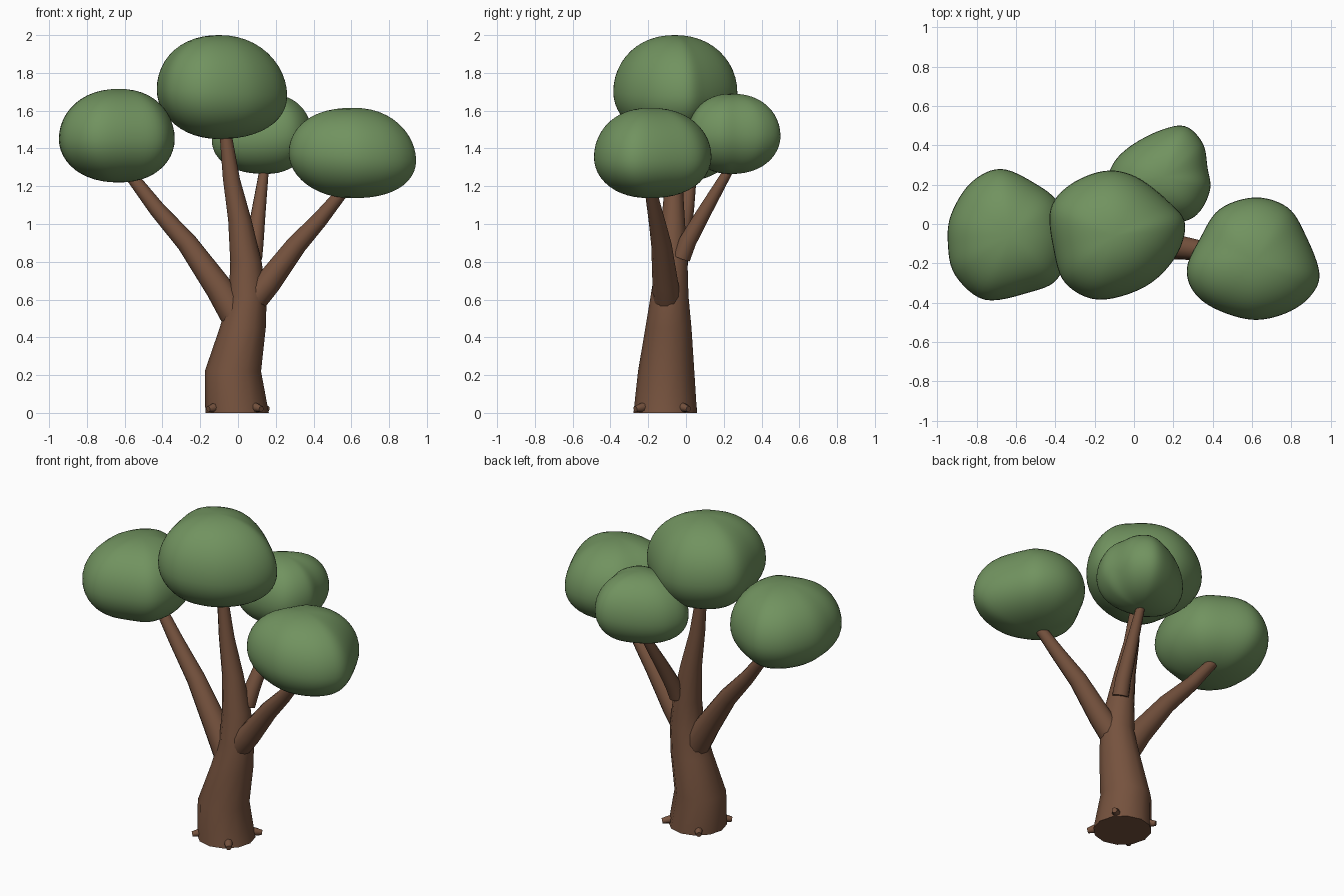
import bpy, bmesh, math
from mathutils import Vector

if "Cube" in bpy.data.objects:
    bpy.data.objects.remove(bpy.data.objects["Cube"])


def material(name, rgb):
    m = bpy.data.materials.new(name)
    m.diffuse_color = (*rgb, 1)
    m.use_nodes = True
    m.node_tree.nodes["Principled BSDF"].inputs["Base Color"].default_value = m.diffuse_color
    return m


BARK = material("bark", (0.18, 0.085, 0.048))
LEAF = material("leaf", (0.165, 0.29, 0.115))


def loft(name, rings, mat, start=None, end=None, angle=60):
    """Skin a list of closed rings; ends become fans to a point, or flat caps."""
    bm = bmesh.new()
    rows = [[bm.verts.new(p) for p in ring] for ring in rings]
    n = len(rows[0])
    for a, b in zip(rows, rows[1:]):
        for i in range(n):
            j = (i + 1) % n
            bm.faces.new((a[i], a[j], b[j], b[i]))
    for row, tip in ((rows[0], start), (rows[-1], end)):
        if tip is None:
            bm.faces.new(row)
        else:
            v = bm.verts.new(tip)
            for i in range(n):
                bm.faces.new((row[i], row[(i + 1) % n], v))
    bmesh.ops.recalc_face_normals(bm, faces=bm.faces)
    me = bpy.data.meshes.new(name)
    bm.to_mesh(me)
    bm.free()
    me.materials.append(mat)
    ob = bpy.data.objects.new(name, me)
    bpy.context.collection.objects.link(ob)
    bpy.ops.object.select_all(action='DESELECT')
    ob.select_set(True)
    bpy.context.view_layer.objects.active = ob
    bpy.ops.object.shade_smooth_by_angle(angle=math.radians(angle))
    return ob


def limb(name, pts, sides=12, level=False):
    """Tapered tube through (x, y, z, radius); level keeps rings horizontal."""
    rings = []
    for k, p in enumerate(pts):
        c = Vector(p[:3])
        t = Vector(pts[min(k + 1, len(pts) - 1)][:3]) - Vector(pts[max(k - 1, 0)][:3])
        q = Vector((0, 0, 1)).rotation_difference(Vector((0, 0, 1)) if level else t)
        rings.append([c + q @ Vector((math.cos(a), math.sin(a), 0)) * p[3]
                      for a in (2 * math.pi * i / sides for i in range(sides))])
    return loft(name, rings, BARK)


def smooth_loop(pts, steps=6):
    """Closed Catmull-Rom curve through plan points."""
    out, n = [], len(pts)
    for i in range(n):
        a, b, c, d = (Vector(pts[(i + k) % n]) for k in (-1, 0, 1, 2))
        for s in range(steps):
            t = s / steps
            out.append(0.5 * (2 * b + (c - a) * t + (2 * a - 5 * b + 4 * c - d) * t * t
                              + (3 * b - a - 3 * c + d) * t ** 3))
    return out


def crown(name, outline, z0, ze, z1, centre, tilt=0.0, power=0.9):
    """Lumpy leaf mass: plan outline shrunk towards the poles."""
    loop, c = smooth_loop(outline), Vector(centre)
    rings = []
    for k in range(-11, 12):
        e = math.radians(k * 7.6)
        f, s = math.cos(e) ** power, math.sin(e)
        z = ze + s * ((z1 - ze) if s > 0 else (ze - z0))
        rings.append([(*(c + (p - c) * f), z + tilt * (p - c).x * f * f) for p in loop])
    loft(name, rings, LEAF, (*c, z0), (*c, z1), angle=80)


# Trunk, running up into the central limb
limb("trunk", [(-0.005, -0.11, 0, 0.168), (-0.027, -0.105, 0.22, 0.149),
               (0.025, -0.093, 0.45, 0.122), (0.052, -0.087, 0.62, 0.1),
               (0.042, -0.075, 0.8, 0.083), (0.01, -0.068, 1.02, 0.062),
               (-0.035, -0.064, 1.24, 0.045), (-0.075, -0.06, 1.55, 0.028)], level=True)

# Side branches
limb("left_branch", [(0.0, -0.09, 0.5, 0.085), (-0.1, -0.075, 0.66, 0.073),
                     (-0.27, -0.035, 0.9, 0.055), (-0.43, 0.0, 1.08, 0.043),
                     (-0.6, 0.03, 1.3, 0.03)])
limb("right_branch", [(0.08, -0.1, 0.6, 0.075), (0.16, -0.11, 0.69, 0.068),
                      (0.31, -0.13, 0.89, 0.054), (0.43, -0.155, 1.02, 0.043),
                      (0.57, -0.19, 1.19, 0.03)])
limb("back_branch", [(0.08, -0.025, 0.82, 0.048), (0.09, 0.01, 0.91, 0.046),
                     (0.108, 0.095, 1.06, 0.038), (0.14, 0.235, 1.3, 0.024)])

# Root stubs around the base
for i in range(4):
    a = math.radians(38 + 90 * i)
    d = Vector((math.cos(a), math.sin(a)))
    limb(f"root_{i + 1}", [(d.x * r, d.y * r - 0.11, z, w) for r, z, w in
                           ((0.08, 0.036, 0.028), (0.16, 0.028, 0.024), (0.2, 0.02, 0.016))], 8)

# Leaf masses
crown("left_crown", [(-.68, .28), (-.83, .21), (-.93, .05), (-.947, -.1), (-.91, -.26),
                     (-.76, -.385), (-.54, -.35), (-.39, -.28), (-.335, -.1), (-.38, .1),
                     (-.51, .21)], 1.22, 1.45, 1.715, (-.63, -.06))
crown("top_crown", [(-.15, .27), (-.325, .2), (-.425, .075), (-.41, -.125), (-.35, -.3),
                    (-.18, -.385), (.055, -.32), (.21, -.17), (.26, 0), (.18, .11),
                    (.01, .24)], 1.45, 1.695, 2.0, (-.1, -.06), -0.05, 0.93)
crown("right_crown", [(.615, .135), (.435, .075), (.335, -.075), (.27, -.22), (.3, -.34),
                      (.41, -.43), (.6, -.487), (.77, -.455), (.895, -.37), (.943, -.25),
                      (.87, -.05), (.78, .085)], 1.137, 1.355, 1.615, (.61, -.19), -0.06)
crown("back_crown", [(.26, .497), (.13, .475), (-.02, .395), (-.11, .3), (-.135, .18),
                     (-.04, .06), (.12, .01), (.26, .015), (.34, .07), (.388, .18),
                     (.375, .28), (.35, .41)], 1.265, 1.46, 1.69, (.15, .24), 0.06)
